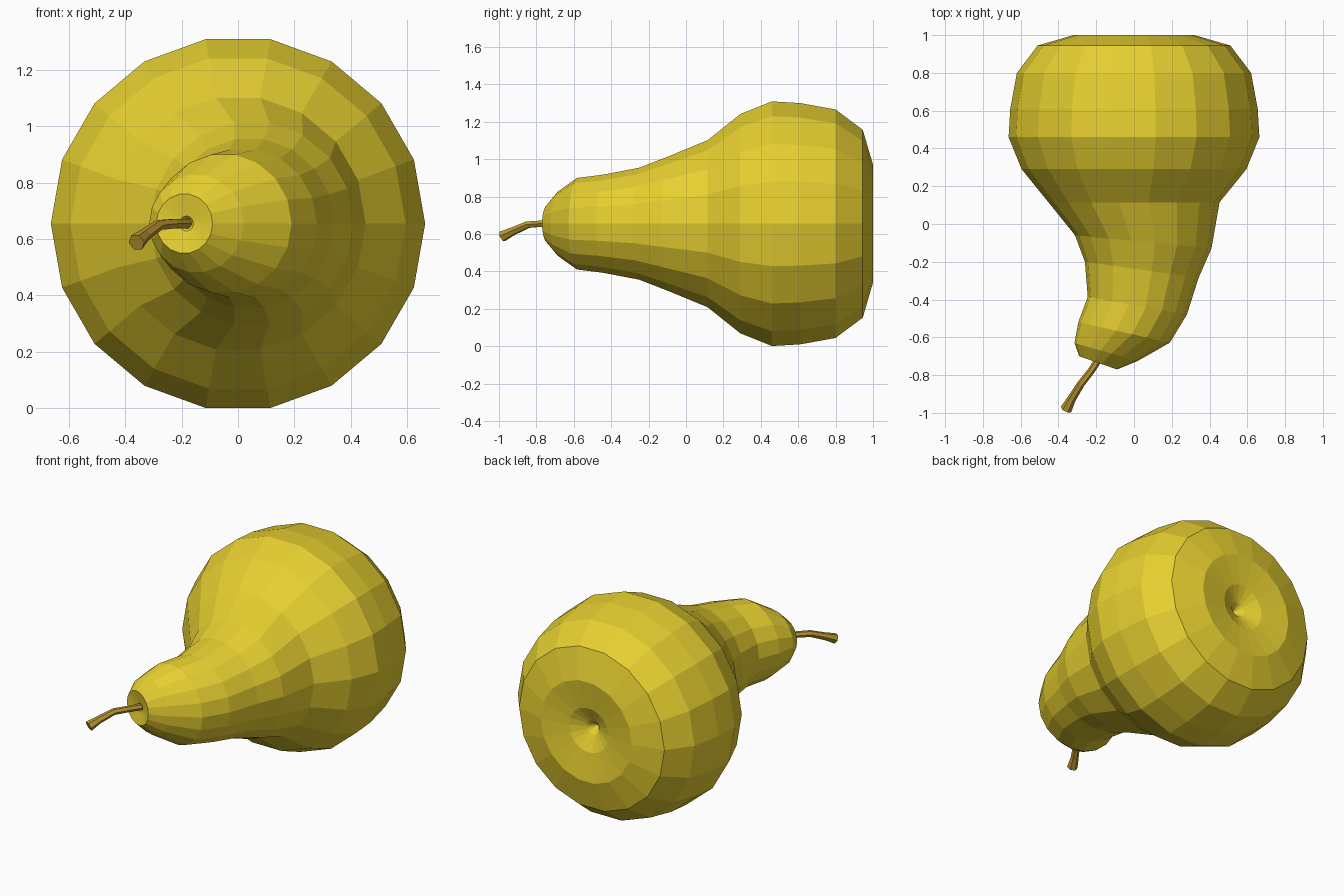
import bpy, bmesh, math
from mathutils import Vector

if "Cube" in bpy.data.objects:
    bpy.data.objects.remove(bpy.data.objects["Cube"])

CZ = 0.655  # height of the fruit's axis


def material(name, color):
    m = bpy.data.materials.new(name)
    m.diffuse_color = (*color, 1)
    m.use_nodes = True
    m.node_tree.nodes["Principled BSDF"].inputs["Base Color"].default_value = m.diffuse_color
    return m


def loft(name, rings, sides, mat, start_tip=None, end_tip=None):
    """Bridge rings given as (centre, u axis, v axis); close ends with a tip or a cap."""
    bm = bmesh.new()
    loops = []
    for c, u, v in rings:
        angles = [2 * math.pi * i / sides for i in range(sides)]
        loops.append([bm.verts.new(c + u * math.cos(a) + v * math.sin(a)) for a in angles])
    for a, b in zip(loops, loops[1:]):
        for i in range(sides):
            j = (i + 1) % sides
            bm.faces.new((a[i], a[j], b[j], b[i]))
    for loop, tip in ((loops[0], start_tip), (loops[-1], end_tip)):
        if tip is None:
            bm.faces.new(loop)
        else:
            t = bm.verts.new(tip)
            for i in range(sides):
                bm.faces.new((loop[i], loop[(i + 1) % sides], t))
    bmesh.ops.recalc_face_normals(bm, faces=bm.faces[:])
    me = bpy.data.meshes.new(name)
    bm.to_mesh(me)
    bm.free()
    me.materials.append(mat)
    ob = bpy.data.objects.new(name, me)
    bpy.context.collection.objects.link(ob)
    return ob


# Fruit: straight rings (radius, y) from the blossom pit to the shoulder
straight = [(0.045, 0.93), (0.14, 0.975), (0.32, 1.0), (0.51, 0.945), (0.62, 0.80),
            (0.655, 0.61), (0.664, 0.46), (0.595, 0.29), (0.453, 0.115)]
spans = [(-r, y, r, y) for r, y in straight]
# bent neck rings as left x, y and right x, y, ending inside the stem dimple
spans += [(-0.312, -0.06, 0.41, -0.13), (-0.26, -0.20, 0.342, -0.285),
          (-0.245, -0.385, 0.28, -0.48), (-0.295, -0.52, 0.19, -0.628),
          (-0.315, -0.63, 0.02, -0.725), (-0.29, -0.70, -0.09, -0.77),
          (-0.208, -0.712, -0.158, -0.73)]
fruit_rings = []
for lx, ly, rx, ry in spans:
    left, right = Vector((lx, ly, CZ)), Vector((rx, ry, CZ))
    u = (right - left) / 2
    fruit_rings.append(((left + right) / 2, u, Vector((0, 0, u.length))))
loft("pear_body", fruit_rings, 18, material("pear_yellow", (0.80, 0.63, 0.03)),
     start_tip=(0, 0.88, CZ), end_tip=(-0.175, -0.69, CZ))

# Stem: thin bent stalk flaring at its cut end
path = [((-0.165, -0.68, 0.655), 0.020), ((-0.225, -0.775, 0.655), 0.019),
        ((-0.28, -0.845, 0.650), 0.020), ((-0.33, -0.925, 0.615), 0.023),
        ((-0.360, -0.982, 0.588), 0.031)]
pts = [Vector(p) for p, r in path]
stem_rings = []
for i, (p, r) in enumerate(path):
    d = (pts[min(i + 1, len(pts) - 1)] - pts[max(i - 1, 0)]).normalized()
    u = d.cross(Vector((0, 0, 1))).normalized()
    stem_rings.append((pts[i], u * r, d.cross(u) * r))
loft("stem", stem_rings, 6, material("stem_brown", (0.50, 0.31, 0.03)))
